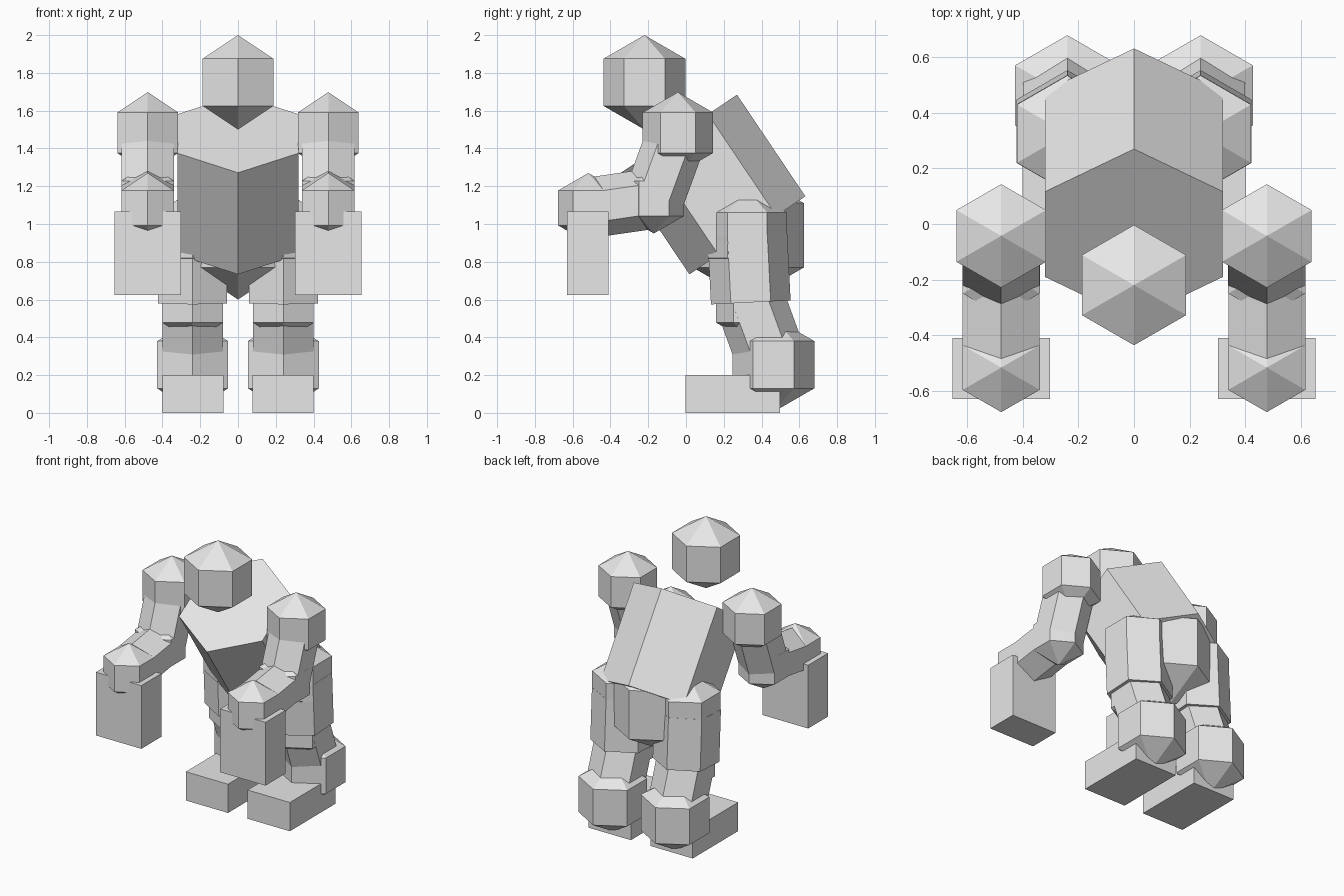
import bpy, bmesh, math
from mathutils import Matrix, Vector

if "Cube" in bpy.data.objects:
    bpy.data.objects.remove(bpy.data.objects["Cube"])

grey = bpy.data.materials.new("plain_grey")
grey.diffuse_color = (0.8, 0.8, 0.8, 1)
grey.use_nodes = True
grey.node_tree.nodes["Principled BSDF"].inputs["Base Color"].default_value = grey.diffuse_color


def finish(name, bm, matrix):
    bm.transform(matrix)
    mesh = bpy.data.meshes.new(name)
    bm.to_mesh(mesh)
    bm.free()
    mesh.materials.append(grey)
    bpy.context.collection.objects.link(bpy.data.objects.new(name, mesh))


def joint(name, center, radius):
    """Six-sided, three-ring ball with a corner facing front."""
    bm = bmesh.new()
    bmesh.ops.create_uvsphere(bm, u_segments=6, v_segments=3, radius=radius)
    finish(name, bm, Matrix.Translation(center))


def limb(name, a, b, radius):
    """Six-sided tube from a to b, tilted about x only."""
    a, b = Vector(a), Vector(b)
    d = b - a
    bm = bmesh.new()
    bmesh.ops.create_cone(bm, cap_ends=True, segments=6, radius1=radius,
                          radius2=radius, depth=d.length)
    turn = Matrix.Rotation(math.atan2(-d.y, d.z), 4, 'X')
    finish(name, bm, Matrix.Translation((a + b) / 2) @ turn)


def box(name, center, size):
    bm = bmesh.new()
    bmesh.ops.create_cube(bm, size=1)
    finish(name, bm, Matrix.Translation(center) @ Matrix.Diagonal((*size, 1)))


# Head and body
joint("head", (0, -0.22, 1.75), 0.25)
limb("torso", (0, 0.325, 0.94), (0, -0.037, 1.478), 0.37)
joint("pelvis", (0, 0.33, 0.94), 0.34)

for side, s in (("left", 1), ("right", -1)):
    # Arm
    shoulder, elbow, wrist = [(s * 0.478, y, z) for y, z in
                              ((-0.043, 1.483), (-0.17, 1.135), (-0.517, 1.085))]
    joint(side + "_shoulder", shoulder, 0.215)
    limb(side + "_upper_arm", elbow, shoulder, 0.16)
    joint(side + "_elbow", elbow, 0.185)
    limb(side + "_forearm", wrist, elbow, 0.16)
    joint(side + "_wrist", wrist, 0.185)
    box(side + "_hand", (s * 0.478, -0.52, 0.845), (0.35, 0.22, 0.44))
    # Leg
    hip, knee, ankle = [(s * 0.24, y, z) for y, z in
                        ((0.325, 0.94), (0.343, 0.585), (0.463, 0.255))]
    joint(side + "_hip", hip, 0.242)
    limb(side + "_thigh", knee, hip, 0.211)
    joint(side + "_knee", knee, 0.213)
    limb(side + "_shin", ankle, knee, 0.185)
    joint(side + "_ankle", ankle, 0.25)
    box(side + "_foot", (s * 0.238, 0.248, 0.1), (0.325, 0.5, 0.2))
